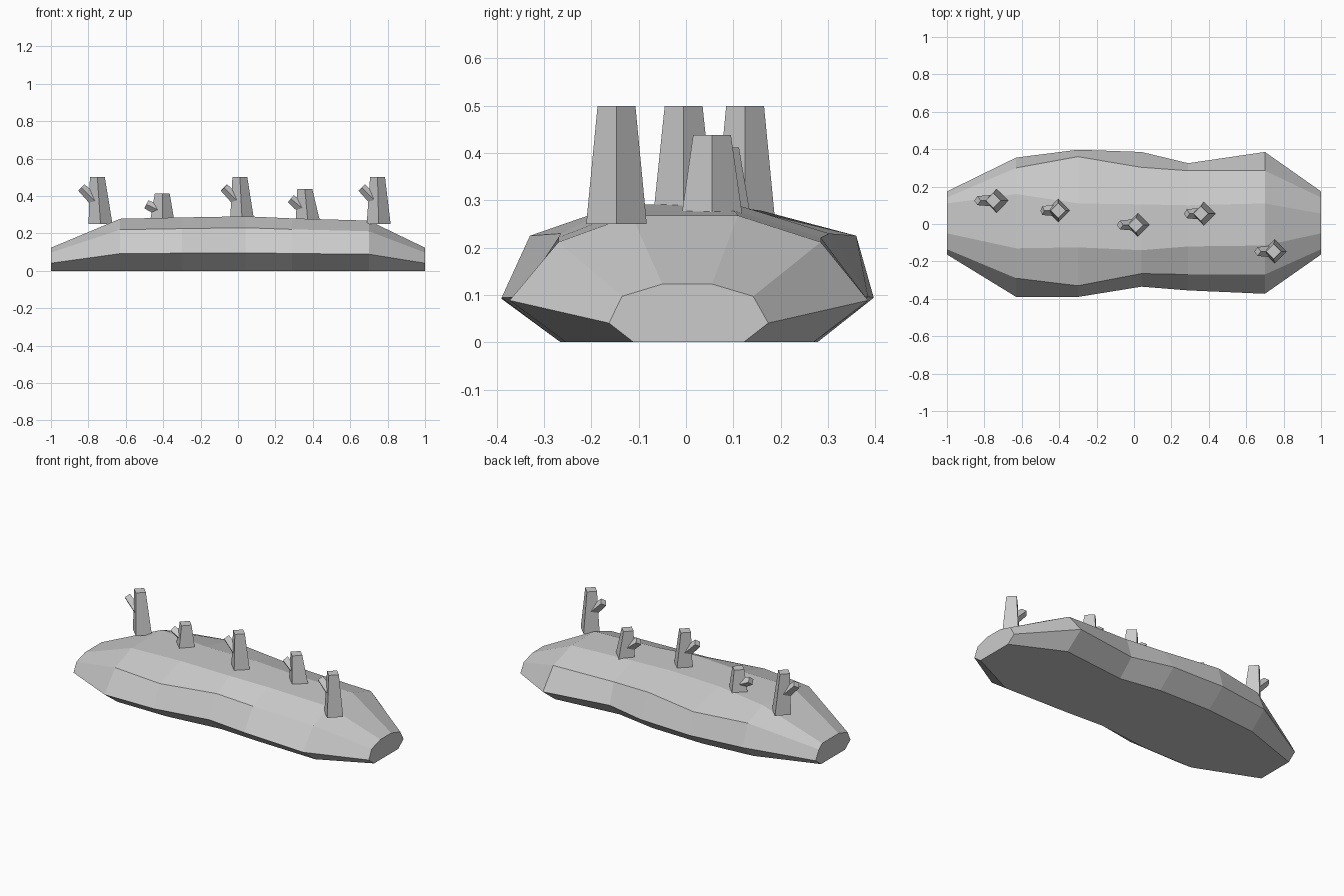
import bpy, bmesh, math
from mathutils import Vector

if "Cube" in bpy.data.objects:
    bpy.data.objects.remove(bpy.data.objects["Cube"])

stone = bpy.data.materials.new("grey")
stone.diffuse_color = (0.6, 0.6, 0.6, 1)
stone.use_nodes = True
stone.node_tree.nodes["Principled BSDF"].inputs["Base Color"].default_value = stone.diffuse_color


def loft(name, rings):
    """Skin a closed solid through rings of equal point count."""
    bm = bmesh.new()
    vs = [[bm.verts.new(p) for p in r] for r in rings]
    n = len(vs[0])
    for a, b in zip(vs, vs[1:]):
        for i in range(n):
            j = (i + 1) % n
            bm.faces.new((a[i], a[j], b[j], b[i]))
    bm.faces.new(vs[0])
    bm.faces.new(vs[-1])
    bmesh.ops.recalc_face_normals(bm, faces=bm.faces)
    me = bpy.data.meshes.new(name)
    bm.to_mesh(me)
    bm.free()
    me.materials.append(stone)
    ob = bpy.data.objects.new(name, me)
    bpy.context.collection.objects.link(ob)
    return ob


# Log body: x, height, then half widths (front / back) of widest, shoulder and top points
stations = [
    (-1.00, 0.123, 0.163, 0.174, 0.135, 0.142, 0.050, 0.110),
    (-0.63, 0.278, 0.390, 0.355, 0.290, 0.300, 0.130, 0.160),
    (-0.30, 0.285, 0.390, 0.397, 0.330, 0.360, 0.125, 0.110),
    (0.04, 0.291, 0.335, 0.385, 0.265, 0.303, 0.140, 0.105),
    (0.29, 0.280, 0.355, 0.325, 0.270, 0.285, 0.120, 0.100),
    (0.70, 0.268, 0.373, 0.385, 0.270, 0.285, 0.115, 0.110),
    (1.00, 0.123, 0.163, 0.174, 0.135, 0.142, 0.050, 0.055),
]
rings = []
for x, h, wf, wb, sf, sb, tf, tb in stations:
    rings.append([(x, y, z) for y, z in (
        (-0.68 * wf, 0), (-wf, 0.33 * h), (-sf, 0.79 * h), (-tf, h),
        (tb, h), (sb, 0.79 * h), (wb, 0.33 * h), (0.70 * wb, 0))])
loft("log_body", rings)


def stub(name, start, end, r0, r1, side):
    """Tapered four-sided branch with diamond section; its ends are square to z or to its axis."""
    a, b = Vector(start), Vector(end)
    d = (b - a).normalized() if side else Vector((0, 0, 1))
    v = Vector((0, 1, 0))
    u = v.cross(d)
    loft(name, [[c + r * (u * math.cos(t) + v * math.sin(t))
                 for t in (0, math.pi / 2, math.pi, 1.5 * math.pi)]
                for c, r in ((a, r0), (b, r1))])


# Branch stubs: base x, y, base z, top x, top z, arm offset and arm heights
stubs = [
    (-0.735, 0.125, 0.25, -0.752, 0.50, -0.085, 0.35, 0.445),
    (-0.405, 0.072, 0.27, -0.405, 0.412, -0.085, 0.31, 0.355),
    (0.022, -0.005, 0.27, 0.010, 0.50, -0.085, 0.35, 0.445),
    (0.373, 0.055, 0.27, 0.357, 0.438, -0.075, 0.315, 0.385),
    (0.752, -0.147, 0.25, 0.746, 0.50, -0.085, 0.35, 0.445),
]
for k, (x, y, z, tx, tz, dx, a0, a1) in enumerate(stubs, 1):
    stub(f"branch_{k}", (x, y, z), (tx, y, tz), 0.064, 0.040, False)
    stub(f"twig_{k}", (tx + 0.01, y, a0), (tx + dx, y, a1), 0.032, 0.024, True)
